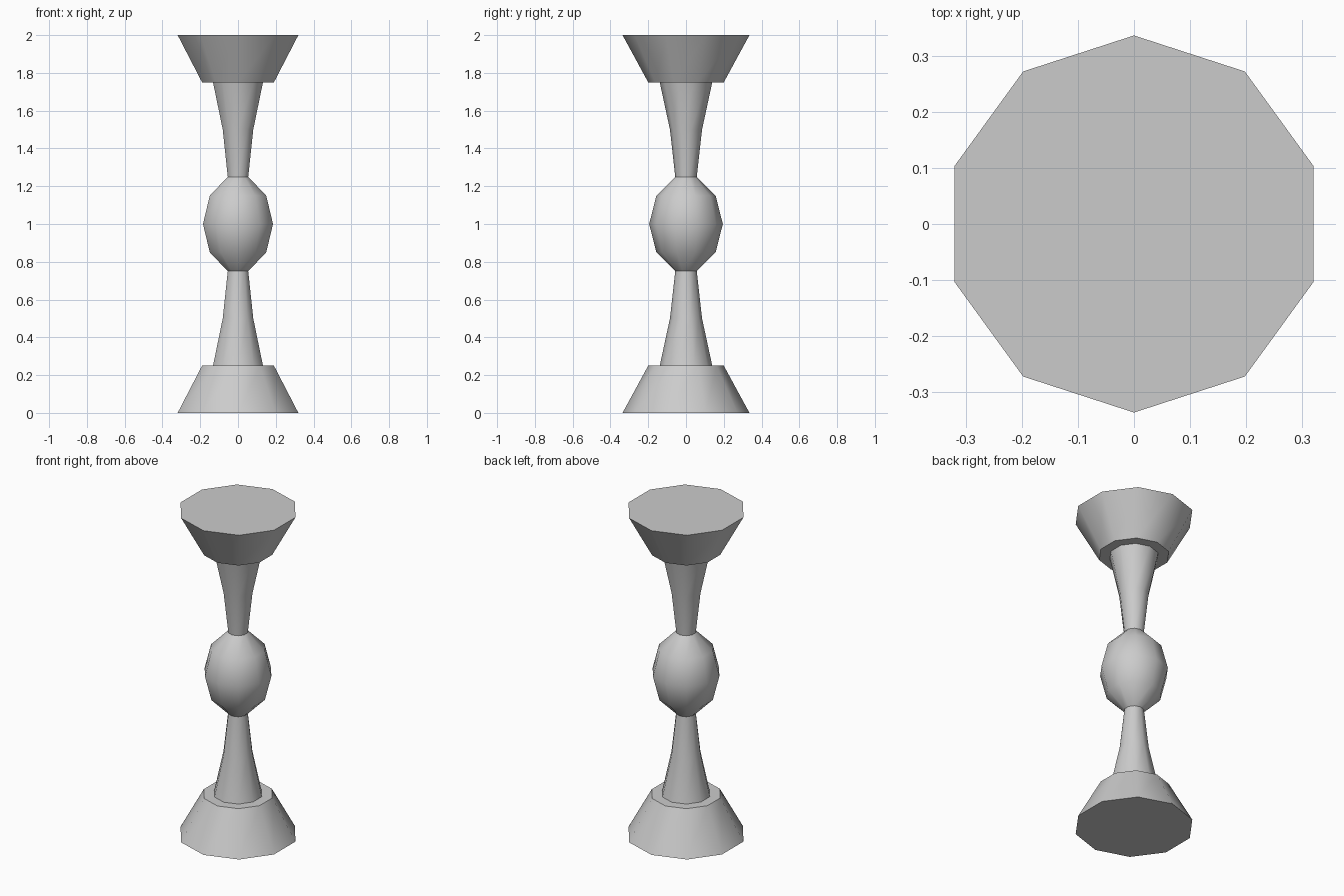
import bpy, bmesh, math

if "Cube" in bpy.data.objects:
    bpy.data.objects.remove(bpy.data.objects["Cube"])

SIDES = 10


def lathe(name, profile, cap=False, flip=False):
    """Spin (radius, z) points into a ten-sided part; flip mirrors it about z = 1."""
    bm = bmesh.new()
    if flip:
        profile = [(r, 2 - z) for r, z in profile]
    rings = []
    for r, z in profile:
        ring = []
        for i in range(SIDES):
            a = math.pi / 2 + 2 * math.pi * i / SIDES
            ring.append(bm.verts.new((r * math.cos(a), r * math.sin(a), z)))
        rings.append(ring)
    for low, high in zip(rings, rings[1:]):
        for i in range(SIDES):
            j = (i + 1) % SIDES
            quad = [low[i], low[j], high[j], high[i]]
            bm.faces.new(quad[::-1] if flip else quad)
    if cap:
        bm.faces.new(rings[0] if flip else rings[0][::-1])
    mesh = bpy.data.meshes.new(name)
    bm.to_mesh(mesh)
    bm.free()
    obj = bpy.data.objects.new(name, mesh)
    bpy.context.collection.objects.link(obj)
    bpy.ops.object.select_all(action='DESELECT')
    obj.select_set(True)
    bpy.context.view_layer.objects.active = obj
    bpy.ops.object.shade_smooth_by_angle(angle=math.radians(40))
    return obj


# Flared foot and neck, mirrored to make the top half
foot = [(0.336, 0), (0.2, 0.25), (0.139, 0.25)]
neck = [(0.139, 0.25), (0.085, 0.5), (0.057, 0.75)]
for prefix, flip in (("lower", False), ("upper", True)):
    lathe(prefix + "_flare", foot, cap=True, flip=flip)
    lathe(prefix + "_neck", neck, flip=flip)

# Faceted bulb in the middle
lathe("middle_bulb", [(0.057, 0.75), (0.157, 0.85), (0.195, 1.0),
                      (0.157, 1.15), (0.057, 1.25)])
